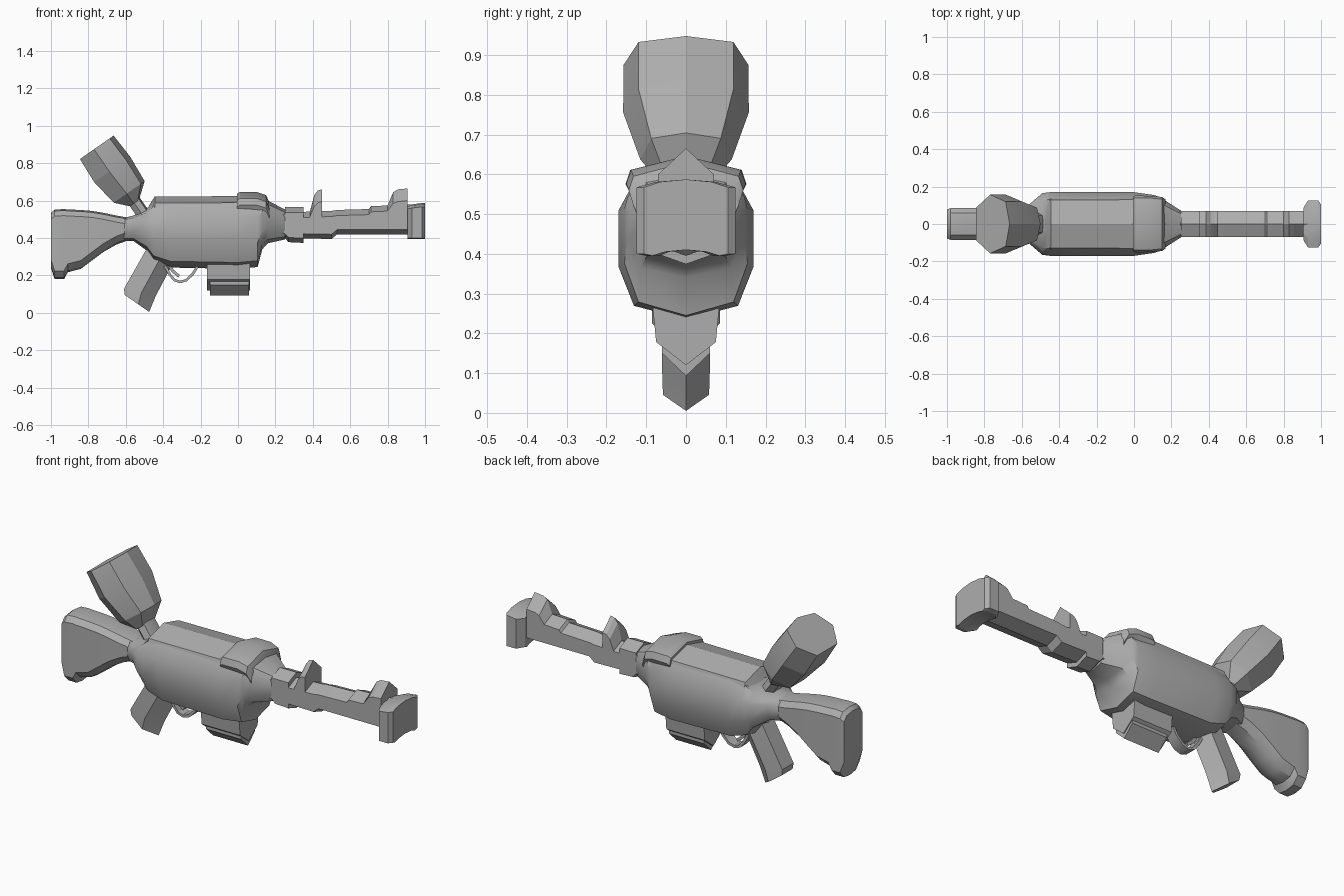
import bpy, bmesh, math
from mathutils import Vector

if "Cube" in bpy.data.objects:
    bpy.data.objects.remove(bpy.data.objects["Cube"])

grey = bpy.data.materials.new("mid grey")
grey.diffuse_color = (0.42, 0.42, 0.42, 1)
grey.use_nodes = True
grey.node_tree.nodes["Principled BSDF"].inputs["Base Color"].default_value = grey.diffuse_color


def finish(ob, angle=30):
    ob.data.materials.append(grey)
    bpy.ops.object.select_all(action='DESELECT')
    ob.select_set(True)
    bpy.context.view_layer.objects.active = ob
    bpy.ops.object.shade_smooth_by_angle(angle=math.radians(angle))


def loft(name, rings, angle=30):
    """Skin a closed surface over rings with equal point counts."""
    bm = bmesh.new()
    vs = [[bm.verts.new(p) for p in r] for r in rings]
    n = len(vs[0])
    for a, b in zip(vs, vs[1:]):
        for i in range(n):
            j = (i + 1) % n
            bm.faces.new((a[i], a[j], b[j], b[i]))
    bm.faces.new(vs[0])
    bm.faces.new(vs[-1])
    bmesh.ops.recalc_face_normals(bm, faces=bm.faces)
    me = bpy.data.meshes.new(name)
    bm.to_mesh(me)
    bm.free()
    ob = bpy.data.objects.new(name, me)
    bpy.context.collection.objects.link(ob)
    finish(ob, angle)
    return ob


def mirrored(x, half):
    """Ring in the y-z plane from its right half, top centre to bottom centre."""
    return [(x, y, z) for y, z in half] + [(x, -y, z) for y, z in half[-2:0:-1]]


def gable(x, w, top, bot, d=0.03, e=0.025):
    """Box section with a ridge above and a keel below."""
    return mirrored(x, [(0, top), (w, top - d), (w, bot + e), (0, bot)])


def barrel_like(x, w, top, bot):
    """Faceted round section for the receiver."""
    h = top - bot
    s = w * 0.77
    return mirrored(x, [(0, top), (s, top - .09 * h), (w, top - .28 * h),
                        (w, bot + .35 * h), (s, bot + .09 * h), (0, bot)])


# Receiver
loft("receiver", [barrel_like(*r) for r in (
    (-.61, .075, .508, .385), (-.56, .105, .52, .385), (-.49, .165, .555, .335),
    (-.45, .17, .60, .275), (-.36, .17, .612, .242), (0, .17, .615, .235),
    (.105, .155, .62, .245), (.13, .147, .62, .34), (.16, .13, .60, .372),
    (.25, .072, .553, .392))], 35)


# Top cover and raised band
def shell(x, top, s):
    return mirrored(x, [(0, top), (s, top - .035), (s + .012, top - .07),
                        (s * .9, top - .12), (0, top - .12)])


loft("top_cover", [shell(-.475, .575, .105), shell(-.445, .622, .128), shell(0, .624, .13)])
loft("raised_band", [shell(-.005, .637, .136), shell(.01, .646, .14), shell(.1, .646, .138),
                     shell(.15, .63, .132), shell(.168, .59, .12)])

# Stock with rounded top and bottom edges
def stock_ring(x, w, top, bot):
    return mirrored(x, [(0, top), (w * .7, top - .008), (w, top - .035),
                        (w, bot + .045), (w * .6, bot + .008), (0, bot)])


loft("stock", [stock_ring(*r) for r in (
    (-1, .078, .535, .24), (-.98, .085, .552, .18), (-.93, .085, .555, .18),
    (-.91, .085, .553, .217), (-.84, .085, .55, .235), (-.78, .085, .545, .28),
    (-.72, .083, .535, .325), (-.65, .08, .52, .365), (-.58, .075, .508, .39))], 35)

# Barrel with stepped collars
loft("barrel", [gable(*r) for r in (
    (.15, .07, .555, .40), (.25, .07, .555, .40), (.25, .07, .567, .40), (.27, .07, .567, .378),
    (.35, .07, .567, .374), (.35, .07, .54, .398), (.50, .07, .545, .395),
    (.53, .07, .55, .42), (.70, .07, .555, .42), (.71, .07, .57, .42),
    (.82, .07, .575, .42), (.93, .07, .58, .42))], 20)

# Sights
loft("rear_sight", [gable(.385, .07, .545, .45, .03), gable(.408, .07, .63, .45, .06),
                    gable(.428, .07, .655, .45, .065), gable(.45, .07, .66, .45, .065)], 15)
loft("front_sight", [gable(.80, .07, .575, .47, .03), gable(.83, .07, .645, .47, .06),
                     gable(.855, .07, .66, .47, .065), gable(.905, .07, .665, .47, .065)], 15)


# Muzzle plate with an arched underside
def muzzle_ring(x, w, top):
    return mirrored(x, [(0, top), (w * .6, top - .006), (w, top - .02),
                        (w, .40), (w * .8, .395), (w * .5, .405), (0, .41)])


loft("muzzle_plate", [muzzle_ring(.905, .085, .575), muzzle_ring(.93, .125, .58),
                      muzzle_ring(.985, .125, .587), muzzle_ring(1, .105, .587)], 20)


# Ammunition box and its lower tray
def box_ring(x, top):
    return mirrored(x, [(0, top), (.084, top), (.075, .178), (0, .12)])


loft("ammo_box", [box_ring(-.165, .27), box_ring(.065, .27)], 15)
loft("ammo_tray", [mirrored(x, [(0, .19), (.06, .19), (.06, .15), (0, .093)])
                   for x in (-.15, .06)], 15)


# Grip with a ridged front edge
def grip_ring(back, front, w):
    b, f = Vector(back), Vector(front)
    m = b.lerp(f, .55)
    return [(b.x, -w * .8, b.y), (m.x, -w, m.y), (f.x, 0, f.y),
            (m.x, w, m.y), (b.x, w * .8, b.y)]


loft("grip", [grip_ring((-.49, .34), (-.345, .27), .06), grip_ring((-.61, .128), (-.44, .09), .06),
              grip_ring((-.605, .095), (-.475, .005), .058)], 15)


# Trigger guard and trigger
def strap(name, pts, w, t):
    rings = []
    for i, p in enumerate(pts):
        a, b = Vector(pts[max(i - 1, 0)]), Vector(pts[min(i + 1, len(pts) - 1)])
        d = (b - a).normalized()
        nx, nz = -d.y * t, d.x * t
        rings.append([(p[0] + nx, -w, p[1] + nz), (p[0] + nx, w, p[1] + nz),
                      (p[0] - nx, w, p[1] - nz), (p[0] - nx, -w, p[1] - nz)])
    loft(name, rings)


strap("trigger_guard", [(-.39, .25), (-.365, .205), (-.34, .175), (-.31, .165),
                        (-.275, .175), (-.24, .21), (-.21, .26)], .03, .007)
strap("trigger", [(-.37, .26), (-.35, .225), (-.315, .195)], .015, .008)


# Tilted canister and its neck
def tilted(t, y, lo, hi):
    mid = lo + (hi - lo) * .42
    half = [(hi, 0), (hi - (hi - lo) * .12, y * .76), (mid, y), (lo, y * .55)]
    pts = half + [(u, -v) for u, v in half[:0:-1]]
    return [(-.755 + .57 * t + .82 * u, v, .885 - .82 * t + .57 * u) for u, v in pts]


loft("canister", [tilted(0, .157, -.11, .11), tilted(.145, .158, -.118, .118),
                  tilted(.295, .115, -.095, .107), tilted(.36, .07, -.035, .025)], 15)
loft("canister_neck", [tilted(.33, .06, -.035, .035), tilted(.52, .06, -.035, .035)])
